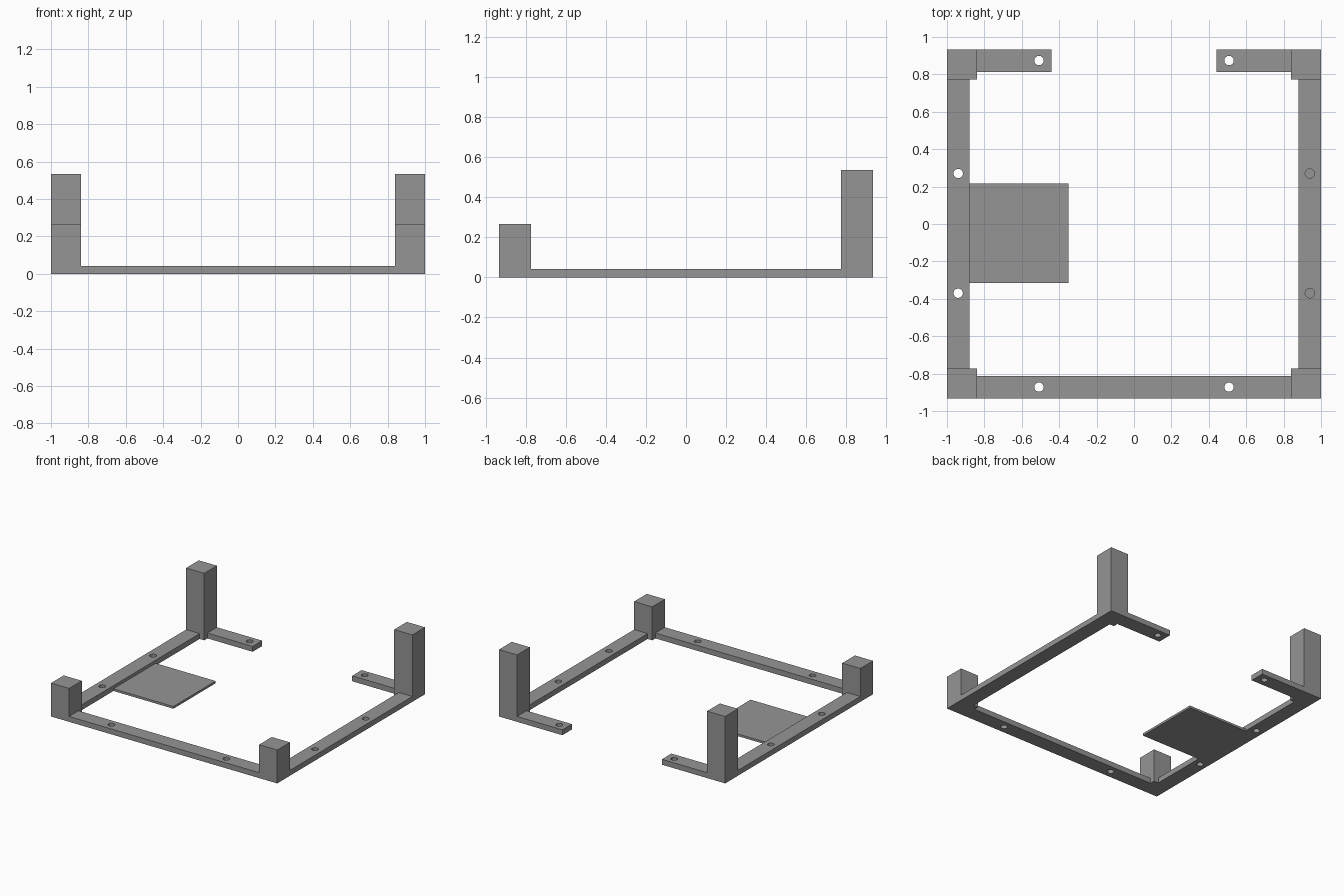
import bpy, bmesh

if "Cube" in bpy.data.objects:
    bpy.data.objects.remove(bpy.data.objects["Cube"])

GREY = bpy.data.materials.new("grey")
GREY.diffuse_color = (0.3, 0.3, 0.3, 1)
GREY.use_nodes = True
GREY.node_tree.nodes["Principled BSDF"].inputs["Base Color"].default_value = GREY.diffuse_color

D = 0.933      # half depth in y
T = 0.043      # rail thickness
POST = 0.16    # post width
RAIL = 0.12    # rail width


def add_object(name, bm):
    bmesh.ops.recalc_face_normals(bm, faces=bm.faces)
    mesh = bpy.data.meshes.new(name)
    bm.to_mesh(mesh)
    bm.free()
    mesh.materials.append(GREY)
    obj = bpy.data.objects.new(name, mesh)
    bpy.context.collection.objects.link(obj)
    return obj


def prism(name, outline, z0, z1):
    """Extrude a flat outline from z0 up to z1."""
    bm = bmesh.new()
    face = bm.faces.new([bm.verts.new((x, y, z0)) for x, y in outline])
    ext = bmesh.ops.extrude_face_region(bm, geom=[face])
    top = [v for v in ext["geom"] if isinstance(v, bmesh.types.BMVert)]
    bmesh.ops.translate(bm, verts=top, vec=(0, 0, z1 - z0))
    return add_object(name, bm)


def box(name, x0, x1, y0, y1, z0, z1):
    return prism(name, [(x0, y0), (x1, y0), (x1, y1), (x0, y1)], z0, z1)


# Base frame: right half of the outline, mirrored; open at the back
inner_x, post_x = 1 - RAIL, 1 - POST
inner_y, post_y = D - RAIL, D - POST
half = [(1, -D), (1, D), (0.44, D), (0.44, inner_y), (post_x, inner_y),
        (post_x, post_y), (inner_x, post_y), (inner_x, -post_y),
        (post_x, -post_y), (post_x, -inner_y)]
frame = prism("base_frame", half + [(-x, y) for x, y in reversed(half)], 0, T)

# Screw holes: through on the left, front and back, blind on the right rail
holes = [(s * 0.508, y, -0.02) for s in (-1, 1) for y in (-0.872, 0.874)]
holes += [(s * 0.94, y, -0.02 if s < 0 else 0.02)
          for s in (-1, 1) for y in (-0.37, 0.27)]
bm = bmesh.new()
for x, y, z0 in holes:
    ring = bmesh.ops.create_cone(bm, cap_ends=True, segments=24,
                                 radius1=0.025, radius2=0.025, depth=0.08 - z0)
    bmesh.ops.translate(bm, verts=ring["verts"], vec=(x, y, (0.08 + z0) / 2))
cutter = add_object("hole_cutter", bm)
cutter.hide_render = True
cutter.hide_set(True)
mod = frame.modifiers.new("screw_holes", "BOOLEAN")
mod.operation = "DIFFERENCE"
mod.solver = "EXACT"
mod.object = cutter
bpy.context.view_layer.objects.active = frame
bpy.ops.object.modifier_apply(modifier=mod.name)
bpy.data.objects.remove(cutter)

# Corner posts: short at the front, tall at the back
for side, s in (("left", -1), ("right", 1)):
    x0, x1 = sorted((s * post_x, s))
    box(f"front_{side}_post", x0, x1, -D, -post_y, T, 0.267)
    box(f"back_{side}_post", x0, x1, post_y, D, T, 0.535)

# Thin side plate flush with the underside
box("side_plate", -inner_x, -0.35, -0.316, 0.217, 0, 0.018)
